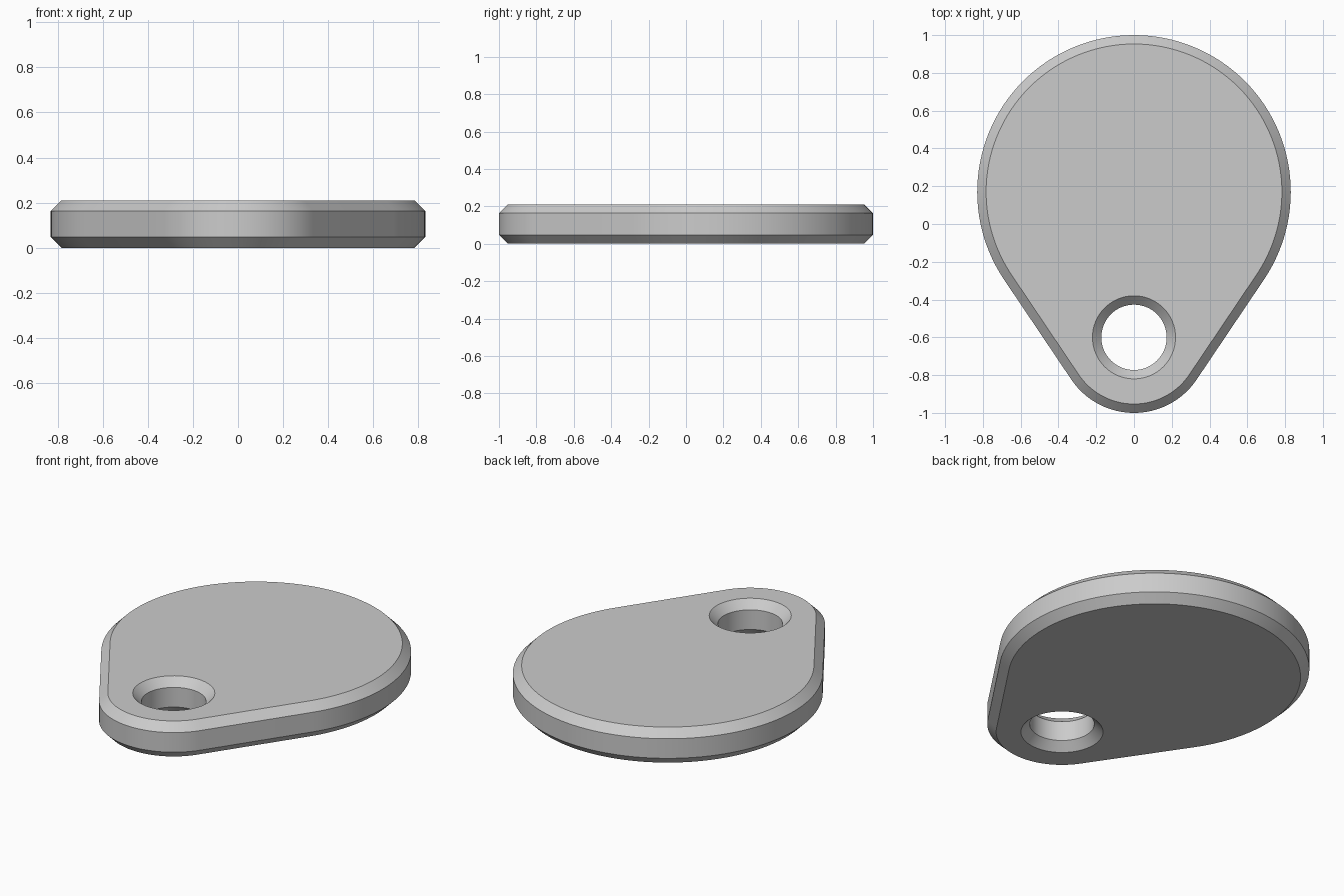
import bpy, bmesh, math

if "Cube" in bpy.data.objects:
    bpy.data.objects.remove(bpy.data.objects["Cube"])

HEIGHT, CHAMFER = 0.21, 0.047
BIG_Y, BIG_R = 0.17, 0.83          # round body
EYE_Y, EYE_R, HOLE_R = -0.6, 0.4, 0.173  # narrow end with its hole
TANGENT = math.asin((BIG_R - EYE_R) / (BIG_Y - EYE_Y))


def arc(cy, r, start, end, n):
    return [(r * math.cos(start + (end - start) * i / n),
             cy + r * math.sin(start + (end - start) * i / n)) for i in range(n + 1)]


def outline(inset):
    # Two arcs joined by their common tangent lines
    return (arc(BIG_Y, BIG_R - inset, -TANGENT, math.pi + TANGENT, 88)
            + arc(EYE_Y, EYE_R - inset, math.pi + TANGENT, 2 * math.pi - TANGENT, 40))


def hole(inset):
    return arc(EYE_Y, HOLE_R + inset, 0, 2 * math.pi, 64)[:-1]


def add_wall(bm, section, flip):
    # Chamfered wall; returns the bottom and top rim edges
    levels = [(0, CHAMFER), (CHAMFER, 0), (HEIGHT - CHAMFER, 0), (HEIGHT, CHAMFER)]
    rings = [[bm.verts.new((x, y, z)) for x, y in section(inset)] for z, inset in levels]
    n = len(rings[0])
    for low, high in zip(rings, rings[1:]):
        for i in range(n):
            j = (i + 1) % n
            quad = [low[i], low[j], high[j], high[i]]
            bm.faces.new(quad[::-1] if flip else quad)
    return [[bm.edges.get((r[i], r[(i + 1) % n])) for i in range(n)]
            for r in (rings[0], rings[-1])]


bm = bmesh.new()
outer = add_wall(bm, outline, False)
inner = add_wall(bm, hole, True)

# Flat bottom and top faces around the hole
for rim_out, rim_in, direction in zip(outer, inner, (-1, 1)):
    bmesh.ops.triangle_fill(bm, edges=rim_out + rim_in, use_beauty=True,
                            normal=(0, 0, direction))
bmesh.ops.recalc_face_normals(bm, faces=bm.faces)

mesh = bpy.data.meshes.new("tag_plate")
bm.to_mesh(mesh)
bm.free()
plate = bpy.data.objects.new("tag_plate", mesh)
bpy.context.collection.objects.link(plate)

grey = bpy.data.materials.new("light_grey")
grey.diffuse_color = (0.6, 0.6, 0.6, 1)
grey.use_nodes = True
grey.node_tree.nodes["Principled BSDF"].inputs["Base Color"].default_value = grey.diffuse_color
mesh.materials.append(grey)

bpy.context.view_layer.objects.active = plate
plate.select_set(True)
bpy.ops.object.shade_smooth_by_angle(angle=math.radians(30))
